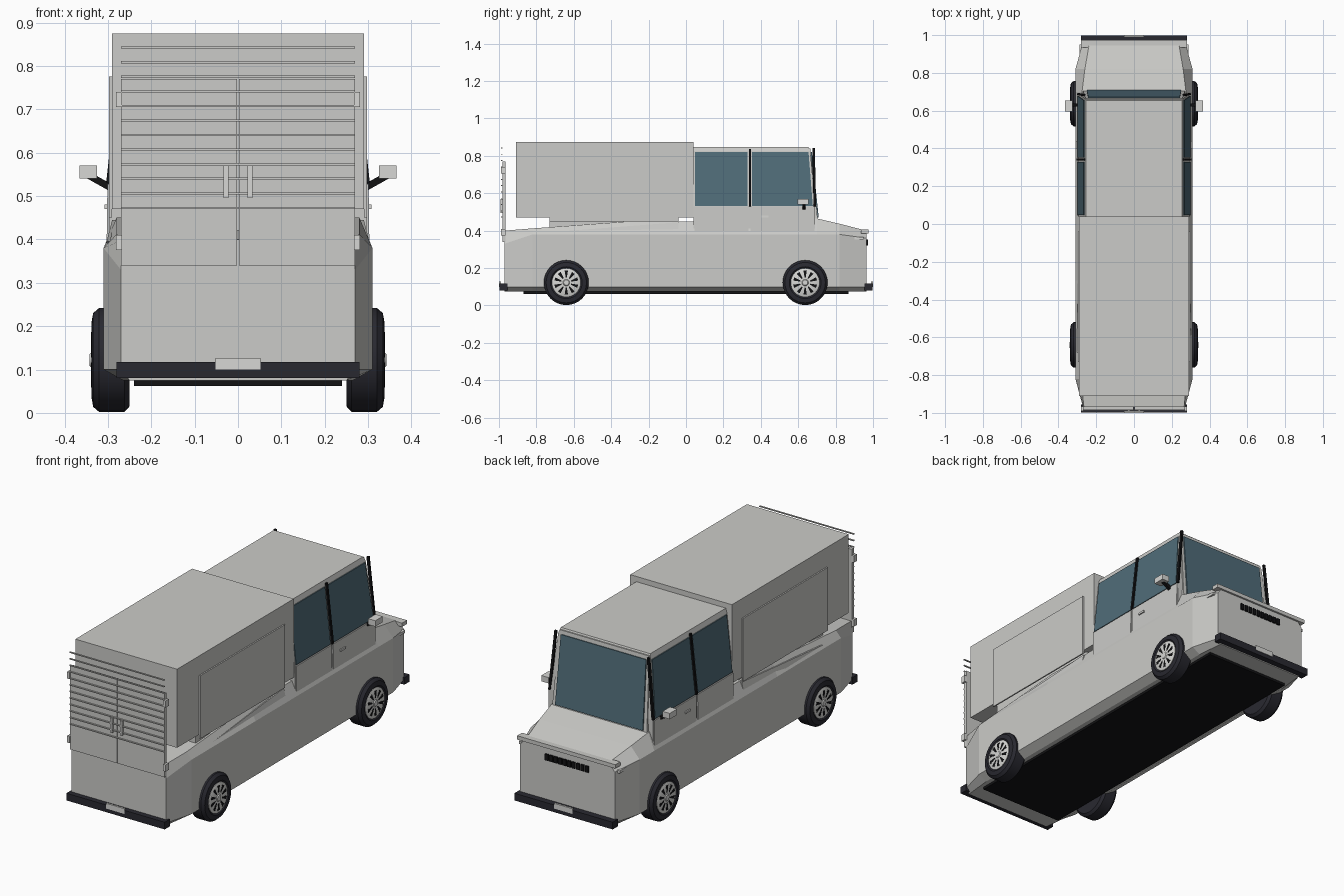
import bpy, bmesh, math
from mathutils import Vector, Matrix

old = bpy.data.objects.get("Cube")
if old:
    bpy.data.objects.remove(old, do_unlink=True)


def material(name, r, g, b):
    m = bpy.data.materials.new(name)
    m.use_nodes = True
    m.diffuse_color = (r, g, b, 1)
    m.node_tree.nodes["Principled BSDF"].inputs["Base Color"].default_value = (r, g, b, 1)
    return m


PAINT = material("light grey paint", 0.6, 0.6, 0.58)
TRIM = material("pale trim", 0.68, 0.68, 0.66)
GLASS = material("blue grey glass", 0.08, 0.15, 0.19)
RUBBER = material("dark rubber", 0.022, 0.022, 0.03)
BLACK = material("black", 0.006, 0.006, 0.007)


def finish(name, bm, mat):
    bmesh.ops.recalc_face_normals(bm, faces=bm.faces)
    me = bpy.data.meshes.new(name)
    bm.to_mesh(me)
    bm.free()
    me.materials.append(mat)
    ob = bpy.data.objects.new(name, me)
    bpy.context.scene.collection.objects.link(ob)
    return ob


def loft(name, rings, mat):
    """Skin closed rings of points and cap both ends."""
    bm = bmesh.new()
    rows = [[bm.verts.new(p) for p in ring] for ring in rings]
    n = len(rows[0])
    for a, b in zip(rows, rows[1:]):
        for i in range(n):
            j = (i + 1) % n
            bm.faces.new((a[i], a[j], b[j], b[i]))
    bm.faces.new(rows[0])
    bm.faces.new(rows[-1])
    return finish(name, bm, mat)


def box(name, x, y, z, mat):
    return loft(name, [[(x[0], y[0], h), (x[1], y[0], h), (x[1], y[1], h), (x[0], y[1], h)]
                       for h in z], mat)


def plate(name, pts, push, mat):
    """Thin slab on a flat polygon, raised by the push vector."""
    pts = [Vector(p) for p in pts]
    return loft(name, [pts, [p + Vector(push) for p in pts]], mat)


def beam(name, a, b, r, mat):
    a, b = Vector(a), Vector(b)
    q = (b - a).to_track_quat('Z', 'Y')
    sq = [Vector((i * r, j * r, 0)) for i, j in ((-1, -1), (1, -1), (1, 1), (-1, 1))]
    return loft(name, [[p + q @ s for s in sq] for p in (a, b)], mat)


# Lower body: half sections along y, mirrored into full rings
stations = [  # y, floor half width, side half width, side top, shoulder half width, shoulder top
    (-0.97, 0.25, 0.27, 0.33, 0.265, 0.40),
    (-0.82, 0.265, 0.31, 0.38, 0.28, 0.412),
    (-0.30, 0.265, 0.31, 0.38, 0.28, 0.45),
    (0.04, 0.265, 0.31, 0.38, 0.28, 0.45),
    (0.70, 0.265, 0.31, 0.38, 0.275, 0.465),
    (0.82, 0.265, 0.31, 0.38, 0.26, 0.437),
    (0.965, 0.25, 0.27, 0.36, 0.235, 0.40)]
rings = []
for y, wf, ws, zs, wt, zt in stations:
    half = [(wf, y, 0.075), (ws, y, 0.10), (ws, y, zs), (wt, y, zt)]
    rings.append(half + [(-px, py, pz) for px, py, pz in reversed(half)])
loft("lower_body", rings, PAINT)
box("floor_pan", (-0.24, 0.24), (-0.87, 0.87), (0.062, 0.09), BLACK)
box("hood_lip", (-0.28, 0.28), (0.935, 0.975), (0.385, 0.405), PAINT)

# Cargo box and its thin side panels
box("cargo_box", (-0.29, 0.29), (-0.91, 0.04), (0.47, 0.875), PAINT)
box("box_underframe", (-0.27, 0.27), (-0.73, -0.04), (0.42, 0.475), PAINT)
for s, side in ((1, "left"), (-1, "right")):
    plate(side + "_cargo_panel", [(s * 0.29, -0.73, 0.45), (s * 0.29, -0.04, 0.45),
          (s * 0.29, -0.04, 0.775), (s * 0.29, -0.73, 0.775)], (s * 0.007, 0, 0), PAINT)
    # Long wedge shaped sill beneath the box
    plate(side + "_sill_wedge", [(s * 0.295, -0.68, 0.395), (s * 0.295, -0.04, 0.385),
          (s * 0.282, -0.04, 0.445)], (s * 0.008, 0, 0), PAINT)

# Cab: tapered shell
loft("cab", [[(-w, 0.04, z), (w, 0.04, z), (w, yf, z), (-w, yf, z)] for w, yf, z in
             ((0.297, 0.69, 0.38), (0.295, 0.69, 0.53), (0.262, 0.665, 0.825), (0.255, 0.655, 0.848))],
     PAINT)
loft("windshield_frame", [[(-w, yb, z), (w, yb, z), (w, yf, z), (-w, yf, z)] for w, yb, yf, z in
                          ((0.27, 0.66, 0.705, 0.45), (0.255, 0.63, 0.665, 0.84))], PAINT)
plate("windshield", [(-0.25, 0.7035, 0.47), (0.25, 0.7035, 0.47),
                     (0.243, 0.667, 0.82), (-0.243, 0.667, 0.82)], (0, 0.006, 0.001), GLASS)


def cab_x(z):
    return 0.295 - 0.033 * (z - 0.53) / 0.295


for s, side in ((1, "left"), (-1, "right")):
    lo, hi = 0.533, 0.82
    for end, y0, y1, y2 in (("rear", 0.048, 0.328, 0.328), ("front", 0.352, 0.678, 0.655)):
        plate(f"{side}_{end}_window", [(s * cab_x(lo), y0, lo), (s * cab_x(lo), y1, lo),
              (s * cab_x(hi), y2, hi), (s * cab_x(hi), y0, hi)], (s * 0.004, 0, 0), GLASS)
    for end, y0, y1 in (("rear", 0.045, 0.335), ("front", 0.345, 0.688)):
        plate(f"{side}_{end}_door", [(s * 0.296, y0, 0.385), (s * 0.296, y1, 0.385),
              (s * 0.294, y1, 0.528), (s * 0.294, y0, 0.528)], (s * 0.007, 0, 0), PAINT)
    box(side + "_door_handle", sorted((s * 0.30, s * 0.308)), (0.40, 0.44), (0.47, 0.48), TRIM)
    beam(side + "_centre_pillar", (s * 0.298, 0.342, 0.53), (s * 0.264, 0.342, 0.835), 0.006, BLACK)
    beam(side + "_front_pillar", (s * 0.295, 0.688, 0.53), (s * 0.264, 0.682, 0.84), 0.006, BLACK)
    # Mirror on a dark arm
    beam(side + "_mirror_arm", (s * 0.295, 0.63, 0.52), (s * 0.345, 0.63, 0.548), 0.008, BLACK)
    box(side + "_mirror", sorted((s * 0.325, s * 0.366)), (0.595, 0.655), (0.54, 0.57), TRIM)
    # Slim corner lamps
    box(side + "_corner_lamp", sorted((s * 0.262, s * 0.288)), (0.90, 0.95), (0.352, 0.366), TRIM)

# Rear doors with slats, handles and hinges
for s, side in ((1, "left"), (-1, "right")):
    box(side + "_rear_door", sorted((s * 0.002, s * 0.27)), (-0.982, -0.966), (0.34, 0.77), PAINT)
    box(side + "_rear_handle", sorted((s * 0.022, s * 0.034)), (-0.993, -0.981), (0.495, 0.57), TRIM)
    for k, z in enumerate((0.375, 0.705)):
        box(f"{side}_hinge_{k}", sorted((s * 0.267, s * 0.281)), (-0.99, -0.965), (z, z + 0.035), TRIM)
for k in range(12):
    z = 0.47 + k * 0.0336
    box(f"rear_slat_{k}", (-0.27, 0.27), (-0.988, -0.981), (z, z + 0.005), PAINT)

# Bumpers and number plates at both ends
for s, end in ((-1, "rear"), (1, "front")):
    box(end + "_bumper", (-0.28, 0.28), sorted((s * 0.955, s * 0.997)), (0.08, 0.117), RUBBER)
    box(end + "_number_plate", (-0.052, 0.052), sorted((s * 0.99, s * 1.0)), (0.10, 0.127), TRIM)

# Grille slots
for k in range(10):
    x = -0.115 + k * 0.0256
    box(f"grille_slot_{k}", (x - 0.009, x + 0.009), (0.964, 0.973), (0.32, 0.352), BLACK)


# Wheels
def lathe(name, profile, mat, place, n=32):
    """Spin (x, radius) points about the x axis."""
    rings = [[place @ Vector((x, r * math.cos(t), r * math.sin(t)))
              for t in (math.tau * i / n for i in range(n))] for x, r in profile]
    ob = loft(name, rings, mat)
    for p in ob.data.polygons:
        p.use_smooth = len(p.vertices) == 4
    ob.data.set_sharp_from_angle(angle=math.radians(35))
    return ob


for s, side in ((1, "left"), (-1, "right")):
    for y, end in ((-0.64, "rear"), (0.637, "front")):
        name = f"{side}_{end}"
        at = Matrix.Translation((s * 0.25, y, 0.122)) @ Matrix.Diagonal((s, 1, 1, 1))
        lathe(name + "_tyre", [(0, 0.08), (0, 0.107), (0.012, 0.12), (0.07, 0.12), (0.084, 0.108),
                               (0.088, 0.085), (0.082, 0.077)], RUBBER, at)
        lathe(name + "_rim", [(0.07, 0.077), (0.085, 0.077), (0.088, 0.072), (0.088, 0.018),
                              (0.092, 0.014)], TRIM, at)
        # Ten tapered dark slots between the spokes
        for k in range(10):
            turn = at @ Matrix.Rotation(math.tau * k / 10, 4, 'X')
            pts = [turn @ Vector((0.087, u, v)) for u, v in
                   ((-0.003, 0.027), (0.003, 0.027), (0.009, 0.064), (-0.009, 0.064))]
            plate(f"{name}_slot_{k}", pts, (s * 0.002, 0, 0), BLACK)
